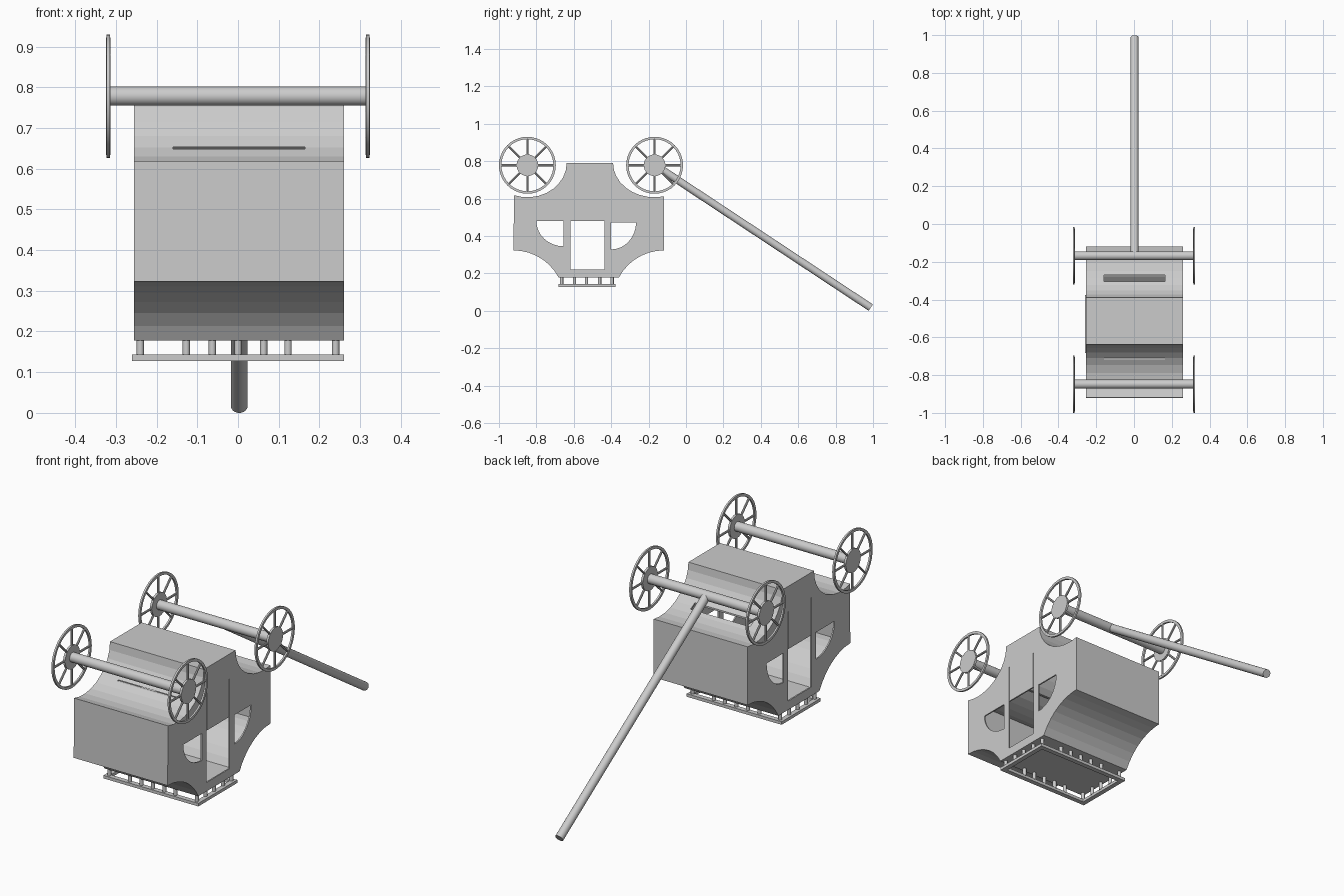
import bpy, bmesh, math
from mathutils import Vector

if "Cube" in bpy.data.objects:
    bpy.data.objects.remove(bpy.data.objects["Cube"])

grey = bpy.data.materials.new("light_grey")
grey.diffuse_color = (0.6, 0.6, 0.6, 1)
grey.use_nodes = True
grey.node_tree.nodes["Principled BSDF"].inputs["Base Color"].default_value = grey.diffuse_color


def finish(name, bm, smooth=False):
    bmesh.ops.recalc_face_normals(bm, faces=bm.faces[:])
    me = bpy.data.meshes.new(name)
    bm.to_mesh(me)
    bm.free()
    me.materials.append(grey)
    ob = bpy.data.objects.new(name, me)
    bpy.context.collection.objects.link(ob)
    if smooth:
        bpy.ops.object.select_all(action='DESELECT')
        ob.select_set(True)
        bpy.context.view_layer.objects.active = ob
        bpy.ops.object.shade_smooth_by_angle(angle=math.radians(35))
    return ob


def add_box(bm, lo, hi):
    vs = bmesh.ops.create_cube(bm, size=1)['verts']
    for v in vs:
        v.co = Vector([lo[i] + (v.co[i] + 0.5) * (hi[i] - lo[i]) for i in range(3)])


def add_rod(bm, a, b, r, n=20):
    a, b = Vector(a), Vector(b)
    vs = bmesh.ops.create_cone(bm, cap_ends=True, segments=n, radius1=r, radius2=r,
                               depth=(b - a).length)['verts']
    q = Vector((0, 0, 1)).rotation_difference(b - a)
    for v in vs:
        v.co = q @ v.co + (a + b) / 2


def add_prism(bm, pts, x0, x1):
    # side profile (y, z) pushed along x
    f = bm.faces.new([bm.verts.new((x0, y, z)) for y, z in pts])
    ext = bmesh.ops.extrude_face_region(bm, geom=[f])['geom']
    for v in ext:
        if isinstance(v, bmesh.types.BMVert):
            v.co.x = x1


def arc(cy, cz, ry, rz, a0, a1, n):
    return [(cy + ry * math.cos(math.radians(a0 + (a1 - a0) * i / n)),
             cz + rz * math.sin(math.radians(a0 + (a1 - a0) * i / n))) for i in range(n + 1)]


# hollow body with wheel arches and coved lower corners
X0, X1 = -0.255, 0.26
profile = (arc(-0.168, 0.79, 0.222, 0.183, 180, 283, 9)
           + arc(-0.118, 0.05, 0.273, 0.273, 90, 152, 7)
           + arc(-0.922, 0.05, 0.273, 0.273, 28, 90, 7)
           + arc(-0.848, 0.79, 0.21, 0.183, 250, 360, 9))
bm = bmesh.new()
add_prism(bm, profile, X0, X1)
body = finish("carriage_body", bm)
wall = body.modifiers.new("wall", 'SOLIDIFY')
wall.thickness = 0.01
wall.offset = -1

# openings: door window, quarter windows, arch slots, door seams
bm = bmesh.new()
add_box(bm, (-0.4, -0.618, 0.222), (0.4, -0.436, 0.479))
add_prism(bm, [(-0.655, 0.479)] + arc(-0.655, 0.479, 0.145, 0.134, 180, 270, 8), -0.4, 0.4)
add_prism(bm, [(-0.40, 0.473)] + arc(-0.40, 0.473, 0.133, 0.145, 270, 360, 8), -0.4, 0.4)
add_box(bm, (-0.16, -0.305, 0.60), (0.165, -0.27, 0.70))
add_box(bm, (-0.16, -0.76, 0.648), (0.165, -0.66, 0.653))
for y in (-0.618, -0.440):
    for x0, x1 in ((X0 - 0.05, X0 + 0.006), (X1 - 0.006, X1 + 0.05)):
        add_box(bm, (x0, y, 0.4795), (x1, y + 0.004, 0.666))
cutter = finish("opening_cutter", bm)
cutter.hide_render = True
cut = body.modifiers.new("openings", 'BOOLEAN')
cut.operation = 'DIFFERENCE'
cut.solver = 'EXACT'
cut.use_self = True
cut.object = cutter
cutter.hide_set(True)

# luggage rail frame and its short posts
bm = bmesh.new()
RX, Y0, Y1, W = 0.26, -0.682, -0.377, 0.024
for y in (Y0, Y1 - W):
    add_box(bm, (-RX, y, 0.128), (RX, y + W, 0.143))
for x in (-RX, RX - W):
    add_box(bm, (x, Y0 + W, 0.128), (x + W, Y1 - W, 0.143))
finish("luggage_rail", bm)

bm = bmesh.new()
for x in (-0.24, -0.127, -0.063, 0.0, 0.063, 0.123, 0.24):
    for y in (-0.665, -0.395):
        add_rod(bm, (x, y, 0.14), (x, y, 0.182), 0.009, 12)
for y in (-0.596, -0.532, -0.462):
    for x in (-0.24, 0.24):
        add_rod(bm, (x, y, 0.14), (x, y, 0.182), 0.009, 12)
finish("rail_posts", bm, True)

# wheels and axles
WZ, R = 0.778, 0.152
for end, wy in (("front", -0.848), ("rear", -0.168)):
    bm = bmesh.new()
    add_rod(bm, (-0.317, wy, WZ), (0.317, wy, WZ), 0.0235, 24)
    finish(end + "_axle", bm, True)
    for side, s in (("left", -1), ("right", 1)):
        bm = bmesh.new()
        n = 40
        rings = []
        for x, r in ((0.314, R), (0.323, R), (0.323, R - 0.013), (0.314, R - 0.013)):
            rings.append([bm.verts.new((s * x, wy + r * math.cos(2 * math.pi * i / n),
                                        WZ + r * math.sin(2 * math.pi * i / n))) for i in range(n)])
        for k in range(4):
            a, b = rings[k], rings[(k + 1) % 4]
            for i in range(n):
                j = (i + 1) % n
                bm.faces.new((a[i], a[j], b[j], b[i]))
        add_rod(bm, (s * 0.313, wy, WZ), (s * 0.324, wy, WZ), 0.058, 28)
        for i in range(8):
            t = i * math.pi / 4
            d = Vector((0, math.cos(t), math.sin(t)))
            c = Vector((s * 0.3185, wy, WZ))
            add_rod(bm, c + d * 0.05, c + d * (R - 0.008), 0.0055, 8)
        finish(f"{end}_{side}_wheel", bm, True)

# draw pole
bm = bmesh.new()
add_rod(bm, (0.003, -0.16, 0.775), (0.003, 0.988, 0.017), 0.0205, 24)
finish("draw_pole", bm, True)
